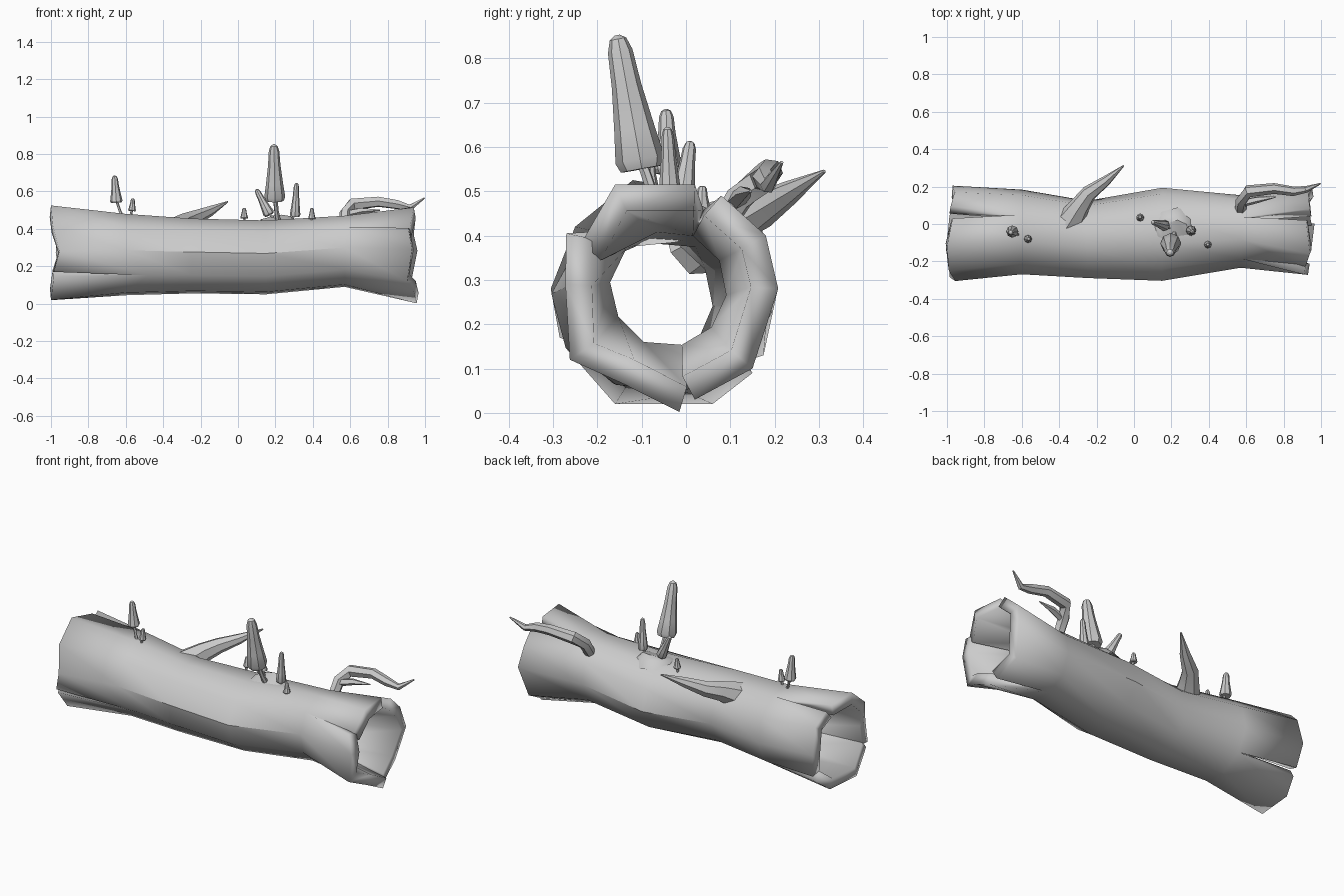
import bpy, bmesh, math
from mathutils import Vector

COLS = [66 + 36 * k for k in range(10)]          # ten sides, degrees around the x axis


def finish(name, bm, angle):
    me = bpy.data.meshes.new(name)
    bm.to_mesh(me)
    bm.free()
    ob = bpy.data.objects.new(name, me)
    bpy.context.collection.objects.link(ob)
    bpy.ops.object.select_all(action='DESELECT')
    ob.select_set(True)
    bpy.context.view_layer.objects.active = ob
    bpy.ops.object.shade_smooth_by_angle(angle=math.radians(angle))
    return ob


def tube(name, pts, sides=6, angle=40):
    """Closed tapering tube through (x, y, z, radius) points."""
    bm = bmesh.new()
    pos = [Vector(p[:3]) for p in pts]
    rings, side = [], None
    for i, p in enumerate(pos):
        d = (pos[min(i + 1, len(pos) - 1)] - pos[max(i - 1, 0)]).normalized()
        if side is None:
            side = d.orthogonal().normalized()
        side = (side - d * side.dot(d)).normalized()
        up = d.cross(side)
        rings.append([bm.verts.new(p + (side * math.cos(a) + up * math.sin(a)) * pts[i][3])
                      for a in (2 * math.pi * k / sides for k in range(sides))])
    for a, b in zip(rings, rings[1:]):
        for k in range(sides):
            n = (k + 1) % sides
            bm.faces.new((a[k], a[n], b[n], b[k]))
    bm.faces.new(rings[0][::-1])
    bm.faces.new(rings[-1])
    return finish(name, bm, angle)


# Log: x, y min, y max, z min, z max of the inner rings
bm = bmesh.new()
rings = []
for x, y0, y1, z0, z1 in [(-0.60, -0.27, 0.185, 0.045, 0.48), (-0.25, -0.29, 0.125, 0.055, 0.455),
                          (0.15, -0.305, 0.195, 0.05, 0.445), (0.57, -0.235, 0.155, 0.09, 0.47)]:
    ring = []
    for c in COLS:
        a = math.radians(c)
        ring.append(bm.verts.new((x, (y0 + y1) / 2 + (y1 - y0) / 2 * math.cos(a),
                                  (z0 + z1) / 2 + (z1 - z0) / 1.956 * math.sin(a))))
    rings.append(ring)
rings[0][4].co.x = -0.48                         # the front crack runs further in
for a, b in zip(rings, rings[1:]):
    for k in range(10):
        n = (k + 1) % 10
        bm.faces.new((a[k], a[n], b[n], b[k]))

# Split ends: each piece starts at a column and lists its rim points
LEFT = [(0, [(-0.97, 0.03, 0.50), (-1.0, -0.12, 0.525), (-0.99, -0.25, 0.42),
             (-0.955, -0.305, 0.28), (-0.985, -0.285, 0.17)]),
        (4, [(-0.985, -0.27, 0.145), (-1.0, -0.16, 0.02), (-0.98, 0.06, 0.02), (-0.95, 0.15, 0.09)]),
        (7, [(-0.95, 0.175, 0.13), (-0.97, 0.205, 0.27), (-0.96, 0.17, 0.42), (-0.98, 0.095, 0.49)])]
RIGHT = [(0, [(0.92, 0.02, 0.515), (0.94, -0.16, 0.515), (0.915, -0.235, 0.385)]),
         (2, [(0.91, -0.27, 0.405), (0.93, -0.272, 0.29), (0.905, -0.262, 0.12),
              (0.94, -0.14, 0.065), (0.955, -0.015, 0.002)]),
         (6, [(0.94, 0.02, 0.03), (0.92, 0.15, 0.10), (0.95, 0.208, 0.28),
              (0.93, 0.18, 0.40), (0.94, 0.08, 0.49)])]
for pieces, ring, flip in ((LEFT, rings[0], False), (RIGHT, rings[-1], True)):
    for start, pts in pieces:
        rim = [bm.verts.new(p) for p in pts]
        for i in range(len(rim) - 1):
            a, b = ring[(start + i) % 10], ring[(start + i + 1) % 10]
            quad = (rim[i], rim[i + 1], b, a)
            bm.faces.new(quad[::-1] if flip else quad)
log = finish("hollow_log", bm, 38)
wall = log.modifiers.new("wall", 'SOLIDIFY')
wall.thickness = 0.06
wall.offset = -1
wall.use_even_offset = True

# Branches
tube("back_branch", [(-0.35, 0.0, 0.38, 0.08), (-0.29, 0.095, 0.43, 0.055), (-0.24, 0.165, 0.455, 0.043),
                     (-0.15, 0.23, 0.495, 0.028), (-0.055, 0.312, 0.545, 0.004)], 7)
tube("curled_branch", [(0.57, 0.08, 0.42, 0.03), (0.575, 0.12, 0.485, 0.033), (0.61, 0.175, 0.53, 0.034),
                       (0.75, 0.19, 0.545, 0.029), (0.85, 0.175, 0.53, 0.026),
                       (0.92, 0.185, 0.513, 0.018), (0.997, 0.216, 0.565, 0.004)], 6)
tube("branch_fork", [(0.57, 0.11, 0.475, 0.022), (0.66, 0.13, 0.495, 0.018), (0.76, 0.145, 0.50, 0.003)], 5)

# Low knot under the main mushroom cluster
tube("knot", [(0.22, -0.04, 0.40, 0.13), (0.225, -0.045, 0.437, 0.105), (0.225, -0.05, 0.452, 0.075)], 9)

# Mushrooms: stem foot, cap bottom, cap tip, cap radius
CAP = [(0.06, 0.35), (0.0, 0.85), (0.07, 1.0), (0.30, 0.82), (0.62, 0.60), (0.88, 0.50), (0.97, 0.34), (1.0, 0.1)]
MUSHROOMS = [((0.215, -0.05, 0.44), (0.197, -0.10, 0.55), (0.192, -0.155, 0.852), 0.056),
             ((0.275, -0.03, 0.44), (0.305, -0.035, 0.465), (0.313, -0.042, 0.645), 0.028),
             ((0.21, -0.03, 0.44), (0.168, -0.01, 0.475), (0.098, 0.01, 0.612), 0.030),
             ((0.39, -0.10, 0.42), (0.395, -0.11, 0.452), (0.395, -0.11, 0.512), 0.020),
             ((0.03, 0.03, 0.42), (0.033, 0.035, 0.455), (0.033, 0.037, 0.512), 0.021),
             ((-0.615, -0.06, 0.46), (-0.65, -0.04, 0.54), (-0.66, -0.045, 0.685), 0.033),
             ((-0.58, -0.08, 0.45), (-0.567, -0.08, 0.495), (-0.562, -0.08, 0.563), 0.021)]
for i, (foot, low, tip, r) in enumerate(MUSHROOMS, 1):
    foot, low, tip = Vector(foot), Vector(low), Vector(tip)
    inside = low.lerp(tip, 0.12)
    mid = foot.lerp(low, 0.5)
    s = max(0.007, r * 0.22)
    tube(f"mushroom_stem_{i}", [(*foot, s * 1.3), (*mid, s), (*inside, s)], 6)
    bm_pts = [(*low.lerp(tip, t), r * k) for t, k in CAP]
    # keep the axis rising at the underside so the rings stay aligned
    bm_pts = bm_pts[1:]
    tube(f"mushroom_cap_{i}", bm_pts, 8, 30)
